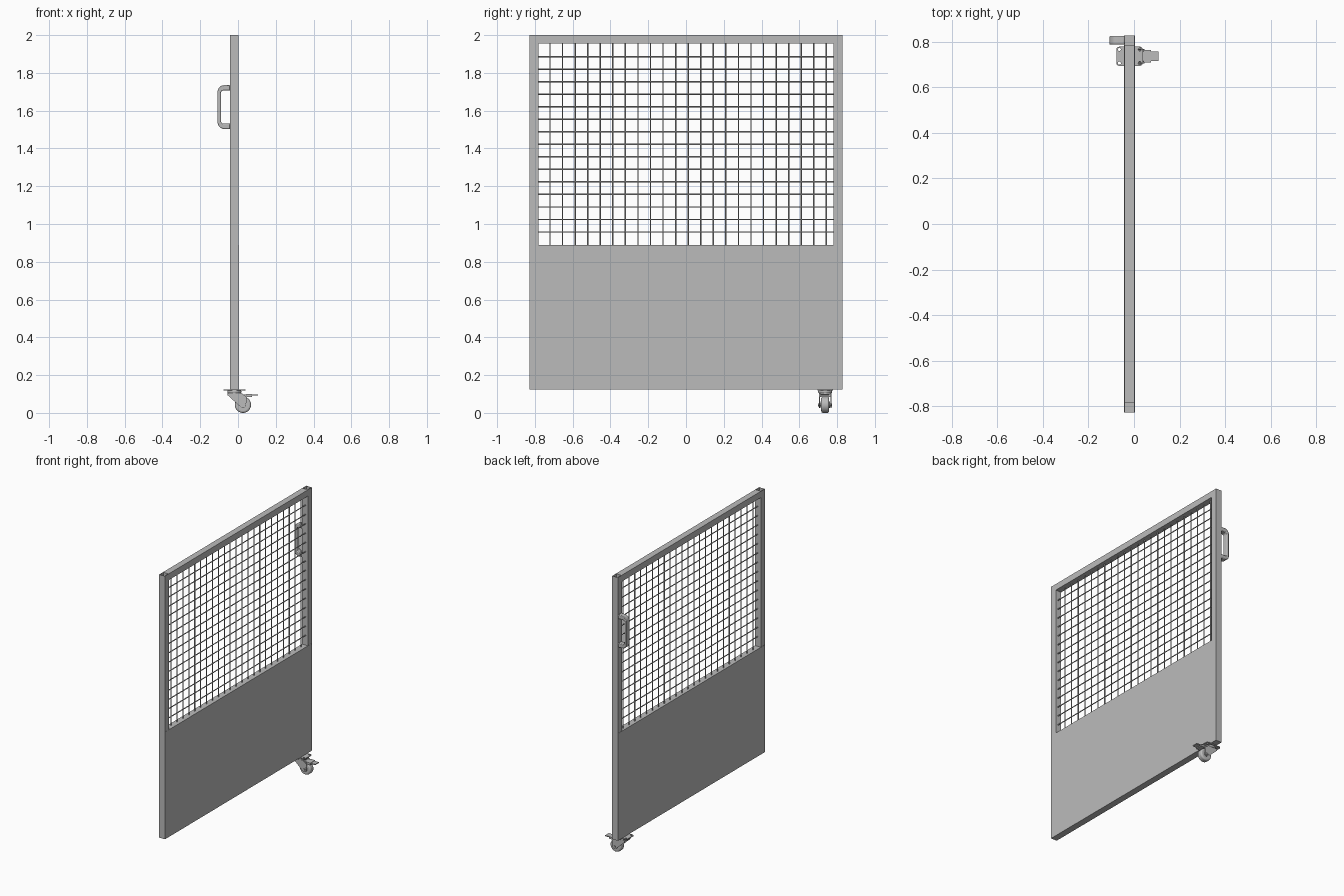
import bpy, bmesh, math
from mathutils import Matrix, Vector

cube = bpy.data.objects.get("Cube")
if cube:
    bpy.data.objects.remove(cube, do_unlink=True)

GREY = (0.5, 0.5, 0.5, 1)
steel = bpy.data.materials.new("grey steel")
steel.use_nodes = True
steel.diffuse_color = GREY
steel.node_tree.nodes["Principled BSDF"].inputs["Base Color"].default_value = GREY


def add(name, bm):
    bmesh.ops.recalc_face_normals(bm, faces=bm.faces)
    mesh = bpy.data.meshes.new(name)
    bm.to_mesh(mesh)
    bm.free()
    mesh.materials.append(steel)
    ob = bpy.data.objects.new(name, mesh)
    bpy.context.collection.objects.link(ob)
    return ob


def fill_box(bm, lo, hi):
    lo, hi = Vector(lo), Vector(hi)
    m = Matrix.Translation((lo + hi) / 2) @ Matrix.Diagonal((*(hi - lo), 1))
    bmesh.ops.create_cube(bm, size=1, matrix=m)


def box(name, lo, hi):
    bm = bmesh.new()
    fill_box(bm, lo, hi)
    return add(name, bm)


def fill_rod(bm, a, b, r, sides):
    a, b = Vector(a), Vector(b)
    d = b - a
    m = Matrix.Translation((a + b) / 2) @ d.to_track_quat('Z', 'Y').to_matrix().to_4x4()
    bmesh.ops.create_cone(bm, cap_ends=True, segments=sides, radius1=r, radius2=r,
                          depth=d.length, matrix=m)


def rod(name, a, b, r, sides=24):
    bm = bmesh.new()
    fill_rod(bm, a, b, r, sides)
    return add(name, bm)


def prism(name, outline, y0, y1):
    """Extrude an (x, z) outline along y."""
    bm = bmesh.new()
    face = bm.faces.new([bm.verts.new((x, y0, z)) for x, z in outline])
    ext = bmesh.ops.extrude_face_region(bm, geom=[face])["geom"]
    verts = [v for v in ext if isinstance(v, bmesh.types.BMVert)]
    bmesh.ops.translate(bm, verts=verts, vec=(0, y1 - y0, 0))
    return add(name, bm)


def arc(cx, cy, r, start, end, n=6):
    angles = [math.radians(start + (end - start) * i / n) for i in range(n + 1)]
    return [(cx + r * math.cos(a), cy + r * math.sin(a)) for a in angles]


def bevel(ob, width, segments=2):
    mod = ob.modifiers.new("rounded edges", 'BEVEL')
    mod.width, mod.segments = width, segments
    mod.limit_method = 'ANGLE'
    mod.angle_limit = math.radians(50)


def smooth(*obs):
    bpy.ops.object.select_all(action='DESELECT')
    for ob in obs:
        ob.select_set(True)
    bpy.context.view_layer.objects.active = obs[0]
    bpy.ops.object.shade_smooth_by_angle(angle=math.radians(35))


X0, X1 = -0.042, 0.003          # frame depth
XM = (X0 + X1) / 2
W, INNER = 0.828, 0.782         # half widths outside and inside the posts
BOTTOM, RAIL, TOP = 0.125, 0.889, 2.0

# Square tube posts, open at the top
for name, side in (("front_post", -1), ("back_post", 1)):
    y0, y1 = sorted((side * INNER, side * W))
    bm = bmesh.new()
    fill_box(bm, (X0, y0, BOTTOM), (X1, y1, TOP))
    bm.normal_update()
    cap = [f for f in bm.faces if f.normal.z > 0.9]
    bmesh.ops.inset_individual(bm, faces=cap, thickness=0.004)
    bmesh.ops.inset_individual(bm, faces=cap, thickness=0.0001, depth=-0.03)
    add(name, bm)

# Top rail, solid lower panel and its cover sheets
box("top_rail", (X0, -INNER, 1.955), (X1, INNER, TOP))
box("lower_panel", (X0, -INNER, BOTTOM), (X1, INNER, RAIL))
for name, x in (("right_cover_sheet", X0), ("left_cover_sheet", X1)):
    box(name, (x - 0.001, -W, BOTTOM), (x + 0.001, W, RAIL))

# Welded wire mesh
R = 0.0035
bm = bmesh.new()
for i in range(23):
    y = -0.72 + i * 0.0665
    fill_rod(bm, (XM - R, y, RAIL - 0.01), (XM - R, y, 1.96), R, 8)
for i in range(15):
    z = 1.886 - i * 0.0663
    fill_rod(bm, (XM + R, -INNER - 0.005, z), (XM + R, INNER + 0.005, z), R, 8)
smooth(add("wire_mesh", bm))

# Pull handle on the back post
OUT, LOW, HIGH, ROUND = -0.108, 1.503, 1.735, 0.035
outline = [(X0, HIGH)] + arc(OUT + ROUND, HIGH - ROUND, ROUND, 90, 180)
outline += arc(OUT + ROUND, LOW + ROUND, ROUND, 180, 270) + [(X0, LOW)]
inner = 0.012
outline += [(X0, LOW + 0.029)] + arc(OUT + 0.018 + inner, LOW + 0.029 + inner, inner, 270, 180)
outline += arc(OUT + 0.018 + inner, HIGH - 0.029 - inner, inner, 180, 90) + [(X0, HIGH - 0.029)]
handle = prism("pull_handle", outline, 0.788, 0.826)
bevel(handle, 0.004)
smooth(handle)

# Caster mounting plate with bolt holes
CX, CY = XM, 0.737
curve = bpy.data.curves.new("plate_outline", 'CURVE')
curve.dimensions, curve.fill_mode, curve.extrude = '2D', 'BOTH', 0.003
hx, hy, rr = 0.058, 0.042, 0.012


def loop(points):
    sp = curve.splines.new('POLY')
    sp.points.add(len(points) - 1)
    for p, (x, y) in zip(sp.points, points):
        p.co = (x, y, 0, 1)
    sp.use_cyclic_u = True


corners = [(1, 1), (-1, 1), (-1, -1), (1, -1)]
edge = []
for k, (sx, sy) in enumerate(corners):
    edge += arc(sx * (hx - rr), sy * (hy - rr), rr, 90 * k, 90 * k + 90)
loop(edge)
for sx, sy in corners:
    loop(arc(sx * 0.045, sy * 0.03, 0.007, 0, 337.5, 15))
temp = bpy.data.objects.new("plate_outline", curve)
bpy.context.collection.objects.link(temp)
bpy.context.view_layer.update()
mesh = bpy.data.meshes.new_from_object(temp.evaluated_get(bpy.context.evaluated_depsgraph_get()))
bpy.data.objects.remove(temp, do_unlink=True)
mesh.materials.clear()
mesh.materials.append(steel)
plate = bpy.data.objects.new("caster_plate", mesh)
plate.location = (CX, CY, BOTTOM - 0.003)
bpy.context.collection.objects.link(plate)

# Swivel head and fork
head = rod("swivel_head", (CX, CY, 0.104), (CX, CY, 0.12), 0.037, 32)
bevel(head, 0.004)
box("fork_crown", (-0.055, CY - 0.032, 0.098), (0.016, CY + 0.032, 0.106))
AX, AZ = 0.026, 0.043
cheek = [(-0.055, 0.106), (-0.055, 0.094)] + arc(AX, AZ, 0.017, 225, 360) + [(0.046, 0.085), (0.016, 0.106)]
for name, side in (("front_fork_cheek", -1), ("back_fork_cheek", 1)):
    y0, y1 = sorted((CY + side * 0.027, CY + side * 0.032))
    prism(name, cheek, y0, y1)

# Wheel, hub and axle
tyre = rod("wheel", (AX, CY - 0.021, AZ), (AX, CY + 0.021, AZ), AZ, 40)
bevel(tyre, 0.01, 4)
hub = rod("wheel_hub", (AX, CY - 0.026, AZ), (AX, CY + 0.026, AZ), 0.018)
axle = rod("axle_bolt", (AX, CY - 0.037, AZ), (AX, CY + 0.037, AZ), 0.008, 6)
smooth(head, tyre, hub)

# Foot brake
box("brake_pedal", (0.02, CY - 0.021, 0.091), (0.107, CY + 0.021, 0.097))
box("brake_block", (0.042, CY - 0.027, 0.085), (0.074, CY + 0.027, 0.099))
